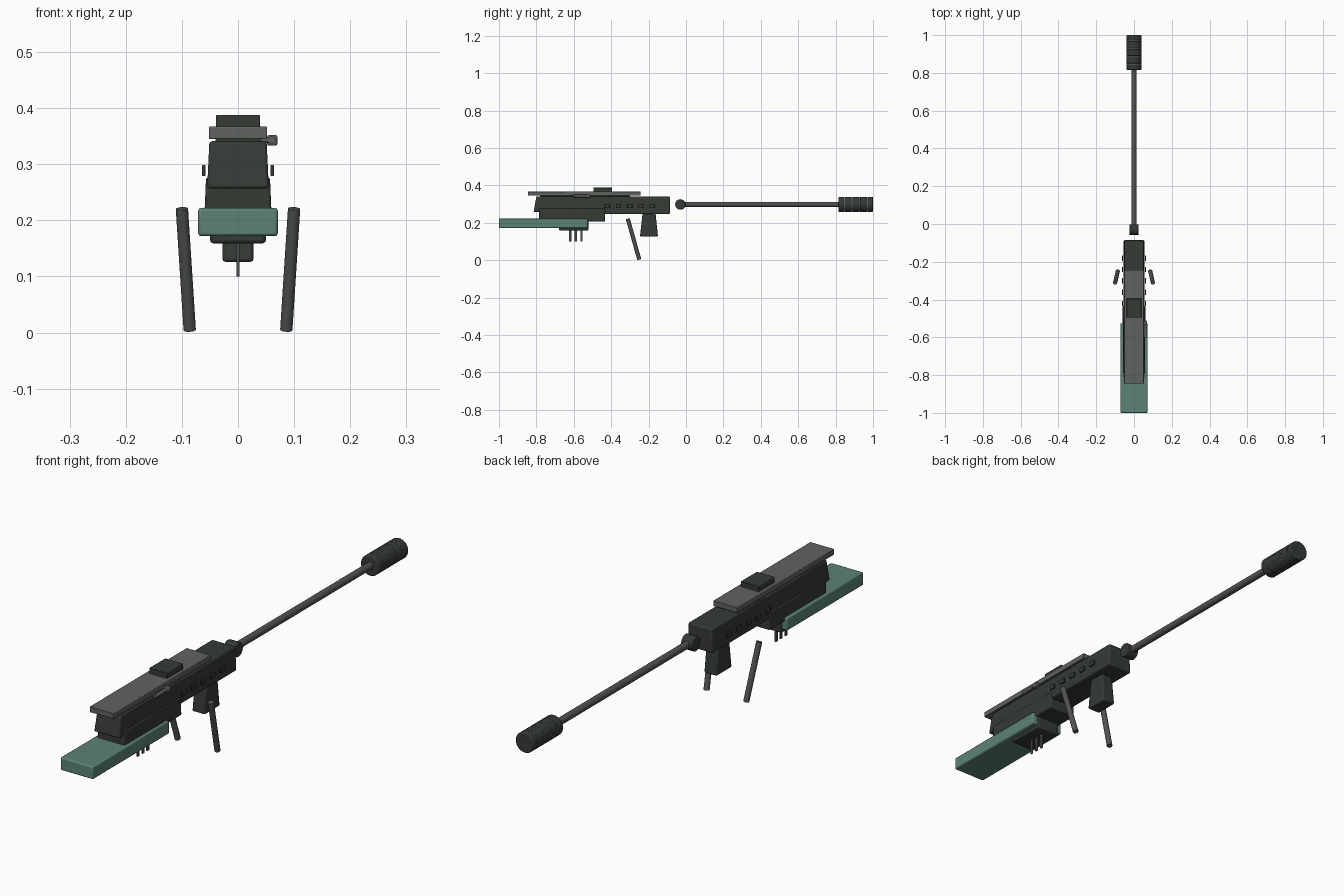
import bpy, bmesh, math
from mathutils import Vector

if "Cube" in bpy.data.objects:
    bpy.data.objects.remove(bpy.data.objects["Cube"])


def material(name, rgb):
    m = bpy.data.materials.new(name)
    m.diffuse_color = (*rgb, 1)
    m.use_nodes = True
    m.node_tree.nodes["Principled BSDF"].inputs["Base Color"].default_value = m.diffuse_color
    return m


DARK = material("dark olive", (0.036, 0.043, 0.036))
GREY = material("rail grey", (0.115, 0.124, 0.117))
STEEL = material("barrel steel", (0.080, 0.086, 0.084))
GREEN = material("stock green", (0.105, 0.225, 0.180))


def finish(name, bm, mat, bevel=0):
    bmesh.ops.recalc_face_normals(bm, faces=bm.faces)
    me = bpy.data.meshes.new(name)
    bm.to_mesh(me)
    bm.free()
    me.materials.append(mat)
    ob = bpy.data.objects.new(name, me)
    bpy.context.collection.objects.link(ob)
    if bevel:
        b = ob.modifiers.new("rounded edges", "BEVEL")
        b.width, b.segments = bevel, 2
    bpy.context.view_layer.objects.active = ob
    ob.select_set(True)
    bpy.ops.object.shade_smooth_by_angle(angle=math.radians(35))
    ob.select_set(False)
    return ob


def box(name, x, y, z, mat, bevel=0.004, top=None, top_y=None):
    """Box from (min, max) ranges; top and top_y override the upper ranges."""
    bm = bmesh.new()
    rings = []
    for zz, xr, yr in ((z[0], x, y), (z[1], top or x, top_y or y)):
        rings.append([bm.verts.new((xr[i], yr[j], zz))
                      for i, j in ((0, 0), (1, 0), (1, 1), (0, 1))])
    lo, hi = rings
    bm.faces.new(lo)
    bm.faces.new(hi)
    for i in range(4):
        k = (i + 1) % 4
        bm.faces.new((lo[i], lo[k], hi[k], hi[i]))
    return finish(name, bm, mat, bevel)


def rod(name, a, b, r, mat, sides=24, bevel=0):
    a, b = Vector(a), Vector(b)
    bm = bmesh.new()
    bmesh.ops.create_cone(bm, cap_ends=True, segments=sides, radius1=r,
                          radius2=r, depth=(b - a).length)
    bm.transform((b - a).to_track_quat("Z", "Y").to_matrix().to_4x4())
    bmesh.ops.translate(bm, verts=bm.verts, vec=(a + b) / 2)
    ob = finish(name, bm, mat, bevel)
    if bevel:
        ob.modifiers[0].limit_method = "ANGLE"
    return ob


# Body: receiver, lower housing, handguard
box("receiver", (-0.055, 0.055), (-0.815, -0.42), (0.257, 0.341), DARK, 0.005,
    top=(-0.051, 0.051), top_y=(-0.800, -0.42))
box("lower_housing", (-0.060, 0.060), (-0.787, -0.433), (0.206, 0.277), DARK,
    0.005, top=(-0.057, 0.057))
box("handguard", (-0.055, 0.055), (-0.45, -0.086), (0.247, 0.341), DARK, 0.005,
    top=(-0.051, 0.051))
box("magazine_plate", (-0.050, 0.050), (-0.68, -0.52), (0.159, 0.215), DARK, 0.006)

# Stock
box("stock", (-0.071, 0.071), (-1.0, -0.525), (0.172, 0.222), GREEN, 0.005)

# Top rail and sight block
box("top_rail", (-0.052, 0.052), (-0.845, -0.243), (0.345, 0.367), GREY, 0.002)
box("rail_spacer", (-0.040, 0.040), (-0.78, -0.30), (0.338, 0.347), DARK, 0.001)
box("sight_block", (-0.039, 0.039), (-0.495, -0.395), (0.365, 0.388), DARK, 0.002)

# Bolt handle on the right side
rod("bolt_handle", (0.060, -0.60, 0.343), (0.060, -0.515, 0.343), 0.007, GREY, 16)
box("bolt_knob", (0.052, 0.070), (-0.535, -0.512), (0.333, 0.352), GREY, 0.003)
rod("bolt_arm", (0.012, -0.595, 0.343), (0.062, -0.595, 0.343), 0.005, GREY, 12)

# Trigger pins
for i, y in enumerate((-0.619, -0.589, -0.559)):
    box(f"pin_{i + 1}", (-0.003, 0.003), (y - 0.006, y + 0.006),
        (0.100, 0.170), STEEL, 0.001)

# Foregrip block with a slightly wider lower part
box("foregrip", (-0.028, 0.028), (-0.246, -0.150), (0.126, 0.255), DARK, 0.006,
    top=(-0.026, 0.026), top_y=(-0.232, -0.163))

# Mirrored parts: bipod legs and vent plates
for side, s in (("left", -1), ("right", 1)):
    rod(f"bipod_leg_{side}", (s * 0.100, -0.311, 0.221), (s * 0.086, -0.250, 0.004),
        0.011, STEEL, 20, 0.001)
    for i in range(5):
        y = -0.421 + i * 0.060
        xs = sorted((s * 0.058, s * 0.064))
        box(f"vent_{side}_{i + 1}", xs, (y - 0.014, y + 0.014),
            (0.279, 0.299), DARK, 0.002)

# Barrel and pivot collar
AXIS = 0.298
rod("barrel_pivot", (-0.024, -0.030, AXIS), (0.024, -0.030, AXIS), 0.028, DARK, 24, 0.003)
rod("barrel", (0, -0.03, AXIS), (0, 0.85, AXIS), 0.014, STEEL)

# Muzzle: dark segments with thin lighter rings in the gaps
rod("muzzle_core", (0, 0.825, AXIS), (0, 0.99, AXIS), 0.036, DARK, 32)
edges = (0.816, 0.849, 0.889, 0.930, 0.972, 1.0)
for i in range(5):
    rod(f"muzzle_segment_{i + 1}", (0, edges[i], AXIS), (0, edges[i + 1] - (0.003 if i < 4 else 0), AXIS),
        0.040, DARK, 32, 0.004)
for i, y in enumerate(edges[1:-1]):
    rod(f"muzzle_ring_{i + 1}", (0, y - 0.005, AXIS), (0, y + 0.002, AXIS), 0.0385, GREY, 32)
